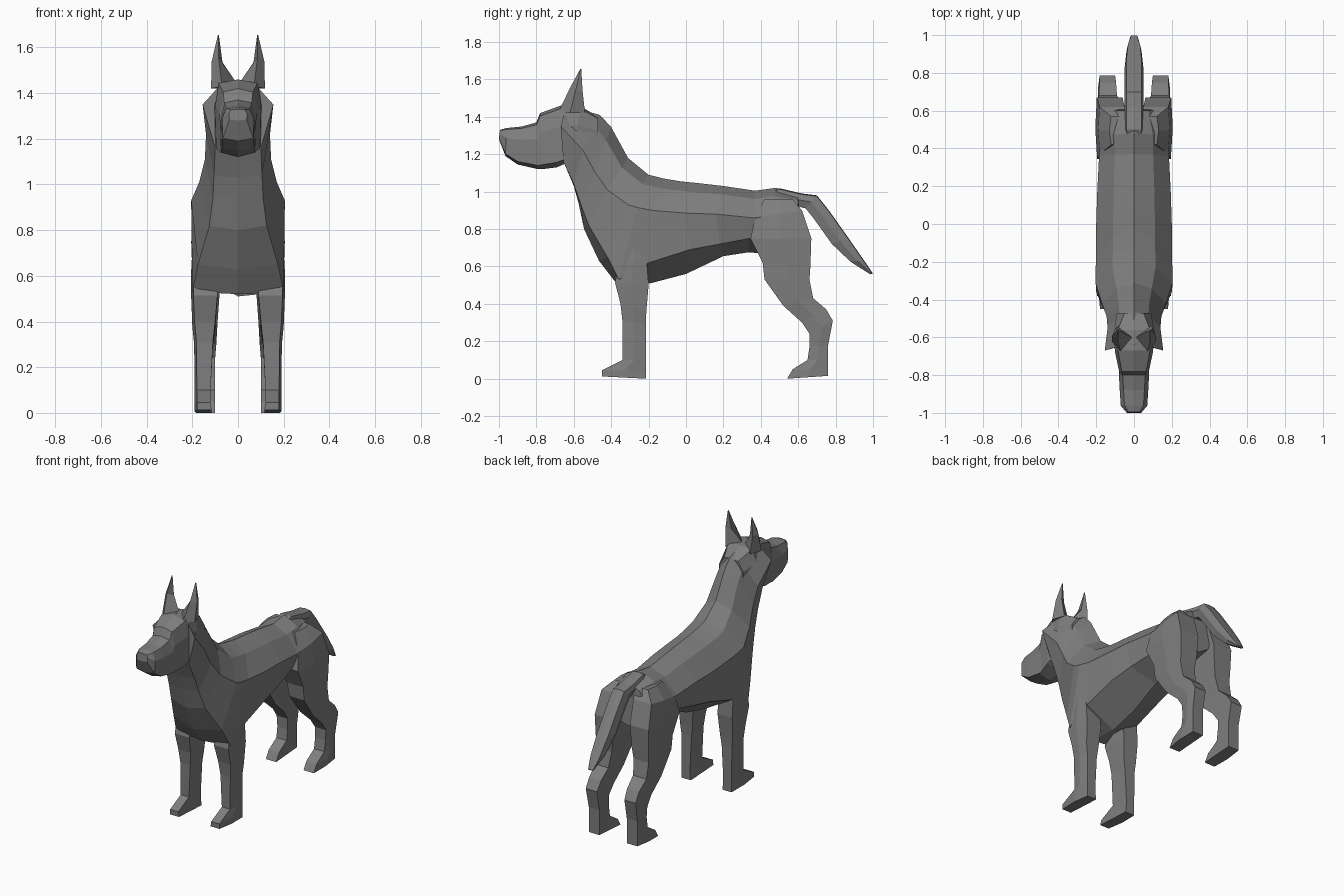
import bpy, bmesh
from mathutils import Vector

fur = bpy.data.materials.new("grey_fur")
fur.diffuse_color = (0.21, 0.21, 0.21, 1)


def loft(name, rings):
    """Skin a row of equal-length rings and cap both ends."""
    bm = bmesh.new()
    vs = [[bm.verts.new(p) for p in r] for r in rings]
    n = len(vs[0])
    for a, b in zip(vs, vs[1:]):
        for i in range(n):
            j = (i + 1) % n
            bm.faces.new((a[i], a[j], b[j], b[i]))
    bm.faces.new(vs[0])
    bm.faces.new(vs[-1])
    bmesh.ops.recalc_face_normals(bm, faces=bm.faces)
    me = bpy.data.meshes.new(name)
    bm.to_mesh(me)
    bm.free()
    me.materials.append(fur)
    ob = bpy.data.objects.new(name, me)
    bpy.context.collection.objects.link(ob)
    return ob


def mirror_ring(half):
    """Half ring from top centre to bottom centre -> whole ring."""
    return half + [(-x, y, z) for x, y, z in half[-2:0:-1]]


def limb_ring(s, fy, fz, by, bz, x0, x1):
    """Box section between a front and a back point, outer corners eased."""
    m = 0.5
    return [(s * x0, fy, fz), (s * (x1 - 0.01), fy, fz),
            (s * x1, fy + (by - fy) * m, fz + (bz - fz) * m),
            (s * (x1 - 0.008), by, bz), (s * x0, by, bz)]


# Neck and torso: top y,z | side ridge x,y,z | low side x,y,z | bottom y,z
body = [
    (-.64, 1.46, .155, -.67, 1.35, .10, -.655, 1.16, -.63, 1.12),
    (-.46, 1.41, .14, -.55, 1.22, .105, -.60, 1.04, -.60, 1.03),
    (-.40, 1.345, .145, -.49, 1.11, .11, -.565, .94, -.575, .94),
    (-.31, 1.18, .17, -.42, 1.01, .125, -.52, .82, -.545, .80),
    (-.20, 1.09, .205, -.31, .93, .175, -.42, .65, -.465, .63),
    (-.12, 1.07, .205, -.26, .915, .20, -.36, .53, -.38, .52),
    (-.03, 1.055, .20, -.18, .90, .195, -.20, .62, -.19, .51),
    (.07, 1.045, .20, 0, .885, .19, .02, .69, .0, .56),
    (.20, 1.03, .195, .16, .88, .175, .18, .72, .20, .655),
    (.37, 1.005, .185, .36, .86, .15, .34, .75, .33, .675),
    (.48, 1.02, .18, .46, .87, .14, .45, .72, .43, .67),
    (.60, .985, .14, .60, .88, .11, .63, .76, .60, .70),
]
rings = []
for ty, tz, rx, ry, rz, lx, ly, lz, by, bz in body:
    t, r = Vector((0, ty, tz)), Vector((rx, ry, rz))
    s = t.lerp(r, .3)
    s.x = rx * .55
    rings.append(mirror_ring([tuple(t), tuple(s), tuple(r), (lx, ly, lz), (0, by, bz)]))
loft("torso_and_neck", rings)

# Head and muzzle: top y,z | bottom y,z | half width at top, at side
head = [
    (-.995, 1.33, -1.0, 1.28, .03, .04),
    (-.96, 1.34, -.965, 1.19, .05, .07),
    (-.88, 1.348, -.90, 1.145, .055, .075),
    (-.80, 1.37, -.79, 1.12, .06, .08),
    (-.78, 1.42, -.77, 1.12, .065, .08),
    (-.67, 1.46, -.69, 1.13, .085, .10),
    (-.56, 1.455, -.60, 1.17, .085, .11),
    (-.47, 1.40, -.47, 1.20, .05, .09),
]
rings = []
for ty, tz, by, bz, wt, wm in head:
    h = tz - bz
    rings.append(mirror_ring([(0, ty, tz), (wt, ty, tz - .05 * h),
                              (wm, (ty + by) / 2, tz - .35 * h),
                              (wm * .95, by, bz + .08 * h), (0, by, bz)]))
loft("head", rings)

# Tail: top y,z | underside y,z | half width
tail = [
    (.44, .995, .46, .94, .04), (.50, 1.018, .52, .93, .05),
    (.62, .99, .60, .92, .05), (.70, .98, .64, .91, .05),
    (.76, .905, .68, .86, .05), (.87, .75, .78, .72, .05),
    (.95, .635, .88, .625, .04), (.997, .565, .985, .558, .02),
]
loft("tail", [mirror_ring([(0, ty, tz), (w * .8, ty, tz - .005),
                           (w, (ty + by) / 2, (tz + bz) / 2), (w * .7, by, bz),
                           (0, by, bz)]) for ty, tz, by, bz, w in tail])

# Legs: front y,z | back y,z | inner x, outer x
front_leg = [
    (-.34, .80, -.22, .80, .10, .195), (-.355, .62, -.21, .63, .09, .205),
    (-.38, .515, -.20, .50, .09, .205), (-.35, .40, -.212, .36, .10, .20),
    (-.34, .31, -.215, .29, .11, .192), (-.34, .10, -.215, .10, .12, .19),
    (-.45, .045, -.215, .045, .12, .19), (-.45, .012, -.215, 0, .115, .19),
]
hind_leg = [
    (.42, .96, .57, .96, .04, .13), (.37, .86, .62, .90, .05, .19),
    (.345, .75, .67, .75, .06, .205), (.41, .62, .665, .60, .07, .20),
    (.42, .53, .66, .53, .08, .198), (.52, .39, .68, .43, .09, .195),
    (.62, .30, .75, .37, .095, .19), (.66, .24, .785, .31, .10, .19),
    (.66, .17, .76, .18, .10, .185), (.65, .10, .76, .10, .10, .185),
    (.57, .05, .76, .05, .10, .185), (.54, 0, .76, .015, .10, .185),
]
# Ear: base, middle and tip rings
ear = [
    [(.01, -.60, 1.45), (.07, -.68, 1.43), (.118, -.62, 1.42), (.09, -.54, 1.42)],
    [(.068, -.57, 1.535), (.085, -.62, 1.555), (.115, -.59, 1.54), (.10, -.553, 1.54)],
    [(.084, -.562, 1.655), (.085, -.566, 1.655), (.088, -.564, 1.655), (.087, -.56, 1.655)],
]
for side, s in (("right", 1), ("left", -1)):
    loft("front_leg_" + side, [limb_ring(s, *r) for r in front_leg])
    loft("hind_leg_" + side, [limb_ring(s, *r) for r in hind_leg])
    loft("ear_" + side, [[(s * x, y, z) for x, y, z in r] for r in ear])
